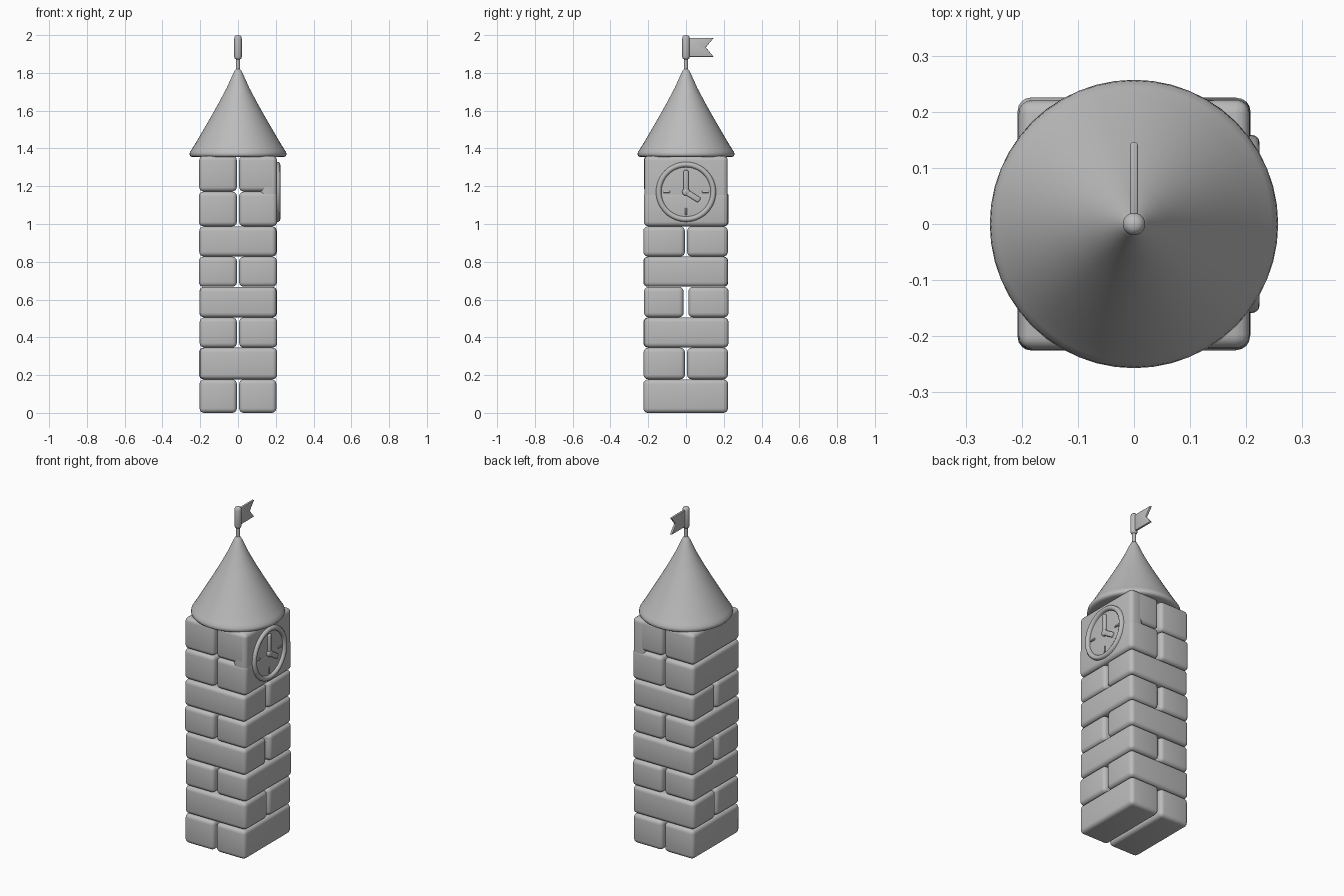
import bpy, bmesh, math, random
from mathutils import Matrix, Vector

if "Cube" in bpy.data.objects:
    bpy.data.objects.remove(bpy.data.objects["Cube"])

random.seed(4)
stone = bpy.data.materials.new("light grey")
stone.diffuse_color = (0.5, 0.5, 0.5, 1)
stone.use_nodes = True
stone.node_tree.nodes["Principled BSDF"].inputs["Base Color"].default_value = stone.diffuse_color


def finish(bm, name, angle=50):
    bmesh.ops.recalc_face_normals(bm, faces=bm.faces)
    me = bpy.data.meshes.new(name)
    bm.to_mesh(me)
    bm.free()
    me.materials.append(stone)
    ob = bpy.data.objects.new(name, me)
    bpy.context.collection.objects.link(ob)
    bpy.ops.object.select_all(action='DESELECT')
    ob.select_set(True)
    bpy.context.view_layer.objects.active = ob
    bpy.ops.object.shade_smooth_by_angle(angle=math.radians(angle))
    return ob


def block(name, lo, hi, r=0.024, seg=4, rot=None):
    """Rounded box between two corners; rot = angle about x through the clock centre."""
    lo, hi = Vector(lo), Vector(hi)
    bm = bmesh.new()
    bmesh.ops.create_cube(bm, size=1)
    for v in bm.verts:
        v.co = (lo + hi) / 2 + Vector(a * b for a, b in zip(v.co, hi - lo))
    bmesh.ops.bevel(bm, geom=bm.edges[:], offset=r, segments=seg, profile=0.5, affect='EDGES')
    if rot is not None:
        bmesh.ops.rotate(bm, verts=bm.verts, cent=(0, 0, CZ), matrix=Matrix.Rotation(rot, 3, 'X'))
    return finish(bm, name)


def lathe(name, profile, steps=48, matrix=None, angle=50):
    """Spin an (r, z) profile about z."""
    bm = bmesh.new()
    vs = [bm.verts.new((r, 0, z)) for r, z in profile]
    es = [bm.edges.new(p) for p in zip(vs, vs[1:])]
    bmesh.ops.spin(bm, geom=vs + es, cent=(0, 0, 0), axis=(0, 0, 1),
                   angle=2 * math.pi, steps=steps)
    bmesh.ops.remove_doubles(bm, verts=bm.verts, dist=1e-5)
    if matrix:
        bm.transform(matrix)
    return finish(bm, name, angle)


def jit(a=0.003):
    return random.uniform(-a, a)


# Stacked stone courses, pairs of blocks laid crosswise in turn
CZ = 1.17
X, Y = 0.205, 0.223
levels = [0, 0.178, 0.346, 0.506, 0.668, 0.828, 0.988, 1.172, 1.362]
for i in range(8):
    z0, z1 = levels[i], levels[i + 1] - 0.001
    along_y = i % 2 == 0 or i == 7
    g = 0.013 if i == 3 else 0.006
    for s, side in ((-1, "a"), (1, "b")):
        if along_y:
            xs = sorted((s * g, s * (X + jit())))
            ys = (-Y + jit(), Y + jit())
        else:
            xs = (-X + jit(), X + jit())
            ys = sorted((s * g, s * (Y + jit())))
        block(f"stone_{i + 1}{side}", (xs[0], ys[0], z0), (xs[1], ys[1], z1))

# Smooth wall behind the clock, bridging the two upper courses
block("clock_wall", (0.12, -Y + 0.002, 0.99), (X + 0.001, Y - 0.002, 1.36))

# Conical roof with a rounded lip
lathe("roof", [(0, 1.356), (0.235, 1.354), (0.25, 1.357), (0.257, 1.366), (0.255, 1.38),
               (0.245, 1.395), (0.222, 1.432), (0.165, 1.53), (0.108, 1.63), (0.06, 1.72),
               (0.025, 1.798), (0.016, 1.815), (0.008, 1.822), (0, 1.823)])

# Flag pole with thicker rounded top
lathe("flag_pole", [(0, 1.78), (0.011, 1.78), (0.011, 1.872), (0.017, 1.876), (0.02, 1.885),
                    (0.02, 1.982), (0.017, 1.993), (0.009, 1.999), (0, 2.0)], 20)

# Swallowtail flag
bm = bmesh.new()
outline = [(0.005, 1.885), (0.146, 1.885), (0.105, 1.935), (0.146, 1.985), (0.005, 1.985)]
f = bm.faces.new([bm.verts.new((-0.007, y, z)) for y, z in outline])
ext = bmesh.ops.extrude_face_region(bm, geom=[f])
bmesh.ops.translate(bm, vec=(0.014, 0, 0),
                    verts=[e for e in ext["geom"] if isinstance(e, bmesh.types.BMVert)])
bmesh.ops.bevel(bm, geom=bm.edges[:], offset=0.003, segments=2, profile=0.5, affect='EDGES')
finish(bm, "flag")

# Clock on the right wall: rim, hub, hands and hour marks
wall = Matrix.Translation((0, 0, CZ)) @ Matrix.Rotation(math.pi / 2, 4, 'Y')
lathe("clock_rim", [(0.130, 0.195), (0.131, 0.214), (0.136, 0.221), (0.144, 0.224),
                    (0.152, 0.222), (0.158, 0.215), (0.160, 0.195)], 48, wall)
lathe("clock_hub", [(0, 0.222), (0.014, 0.221), (0.02, 0.216), (0.021, 0.195)], 20, wall)
block("minute_hand", (0.195, -0.013, CZ - 0.01), (0.22, 0.013, CZ + 0.115), 0.007, 3)
block("hour_hand", (0.195, -0.015, CZ - 0.01), (0.22, 0.015, CZ + 0.085), 0.007, 3,
      math.radians(-122))
for k in range(1, 4):
    block(f"hour_mark_{k}", (0.197, -0.005, CZ + 0.085), (0.213, 0.005, CZ + 0.122), 0.003, 2,
          k * math.pi / 2)
